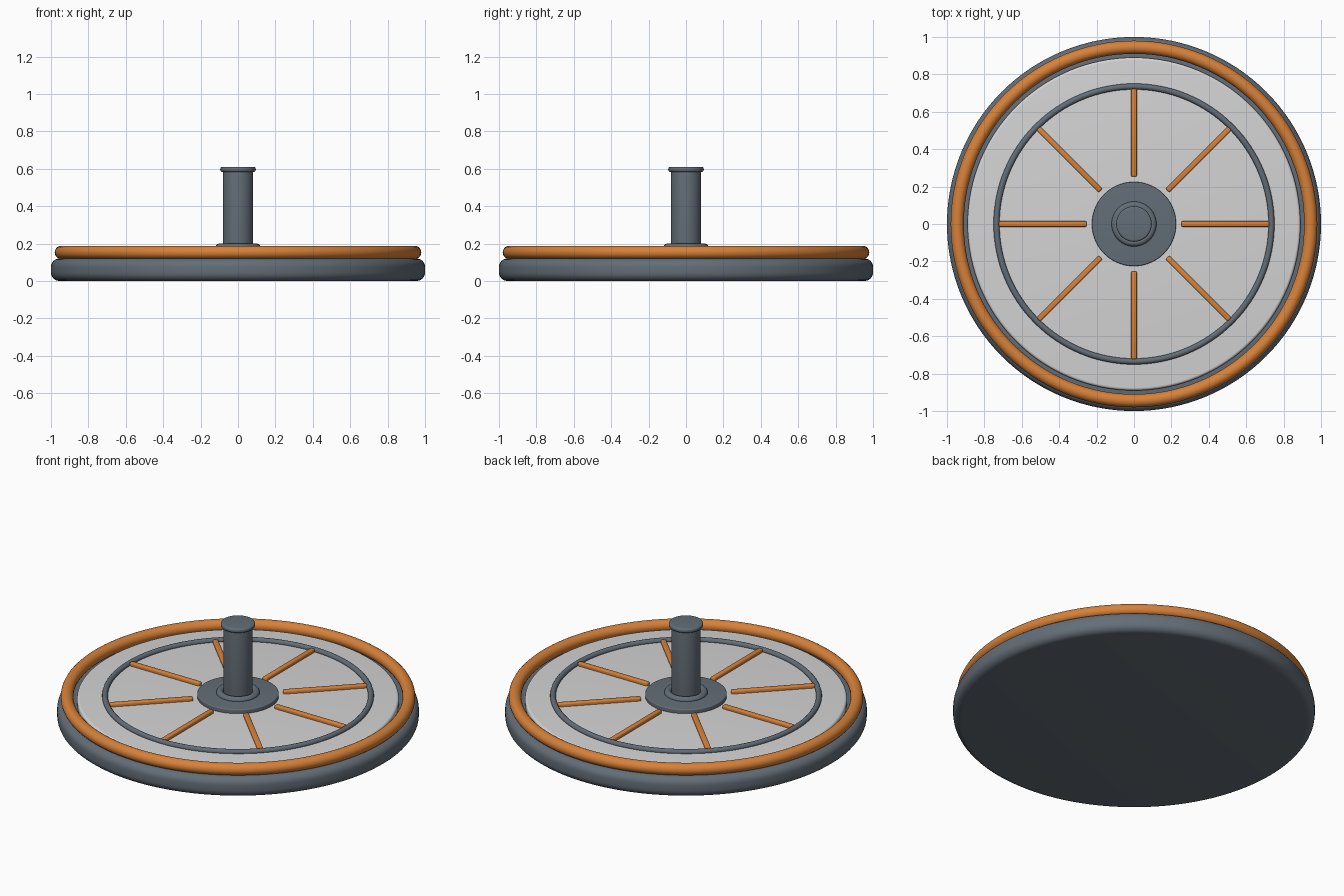
import bpy, bmesh, math

if "Cube" in bpy.data.objects:
    bpy.data.objects.remove(bpy.data.objects["Cube"])


def material(name, rgb):
    m = bpy.data.materials.new(name)
    m.diffuse_color = (*rgb, 1)
    m.use_nodes = True
    m.node_tree.nodes["Principled BSDF"].inputs["Base Color"].default_value = m.diffuse_color
    return m


SLATE = material("slate grey", (0.125, 0.155, 0.185))
ORANGE = material("burnt orange", (0.68, 0.22, 0.04))
PALE = material("pale grey", (0.66, 0.66, 0.66))


def finish(bm, name, mat, angle=40):
    bmesh.ops.recalc_face_normals(bm, faces=bm.faces)
    mesh = bpy.data.meshes.new(name)
    bm.to_mesh(mesh)
    bm.free()
    mesh.materials.append(mat)
    ob = bpy.data.objects.new(name, mesh)
    bpy.context.collection.objects.link(ob)
    bpy.ops.object.select_all(action='DESELECT')
    ob.select_set(True)
    bpy.context.view_layer.objects.active = ob
    bpy.ops.object.shade_smooth_by_angle(angle=math.radians(angle))
    return ob


def lathe(name, profile, mat, segments=96, closed=False):
    """Spin (radius, z) points around the z axis."""
    bm = bmesh.new()
    rings = []
    for r, z in profile:
        rings.append([bm.verts.new((r * math.cos(math.tau * i / segments),
                                    r * math.sin(math.tau * i / segments), z))
                      for i in range(segments)])
    pairs = list(zip(rings, rings[1:]))
    if closed:
        pairs.append((rings[-1], rings[0]))
    for a, b in pairs:
        for i in range(segments):
            j = (i + 1) % segments
            bm.faces.new((a[i], a[j], b[j], b[i]))
    if not closed:
        bm.faces.new(rings[0][::-1])
        bm.faces.new(rings[-1])
    return finish(bm, name, mat)


def disc(name, radius, z0, z1, bevel, mat, segments=96, steps=6):
    """Cylinder with rounded rims."""
    arc = [math.pi / 2 * i / steps for i in range(steps + 1)]
    low = [(radius - bevel + bevel * math.sin(a), z0 + bevel - bevel * math.cos(a)) for a in arc]
    high = [(r, z0 + z1 - z) for r, z in reversed(low)]
    return lathe(name, low + high, mat, segments)


def ring(name, major, minor, z, mat, sides=20):
    """Round-section ring."""
    pts = [(major + minor * math.cos(math.tau * i / sides),
            z + minor * math.sin(math.tau * i / sides)) for i in range(sides)]
    return lathe(name, pts, mat, 128, closed=True)


# Base and face plate
disc("base", 1.0, 0.0, 0.12, 0.045, SLATE, 128)
disc("face_plate", 0.89, 0.10, 0.155, 0.015, PALE, 128)

# Rim and inner ring
ring("outer_rim", 0.945, 0.035, 0.153, ORANGE)
ring("inner_ring", 0.735, 0.016, 0.16, SLATE, 12)

# Hub, collar, post and cap
disc("hub", 0.225, 0.15, 0.18, 0.006, SLATE)
ring("collar", 0.10, 0.02, 0.18, SLATE, 16)
disc("post", 0.08, 0.17, 0.60, 0.004, SLATE, 64)
disc("cap", 0.095, 0.583, 0.61, 0.011, SLATE, 64)

# Radial spokes with softened edges
for k in range(8):
    bm = bmesh.new()
    bmesh.ops.create_cube(bm, size=1)
    a = k * math.pi / 4
    bmesh.ops.scale(bm, vec=(0.47, 0.03, 0.03), verts=bm.verts)
    bmesh.ops.bevel(bm, geom=bm.edges[:], offset=0.008, segments=3,
                    profile=0.5, affect='EDGES')
    for v in bm.verts:
        x, y = v.co.x + 0.488, v.co.y
        v.co = (x * math.cos(a) - y * math.sin(a),
                x * math.sin(a) + y * math.cos(a), v.co.z + 0.16)
    finish(bm, f"spoke_{k + 1}", ORANGE)
